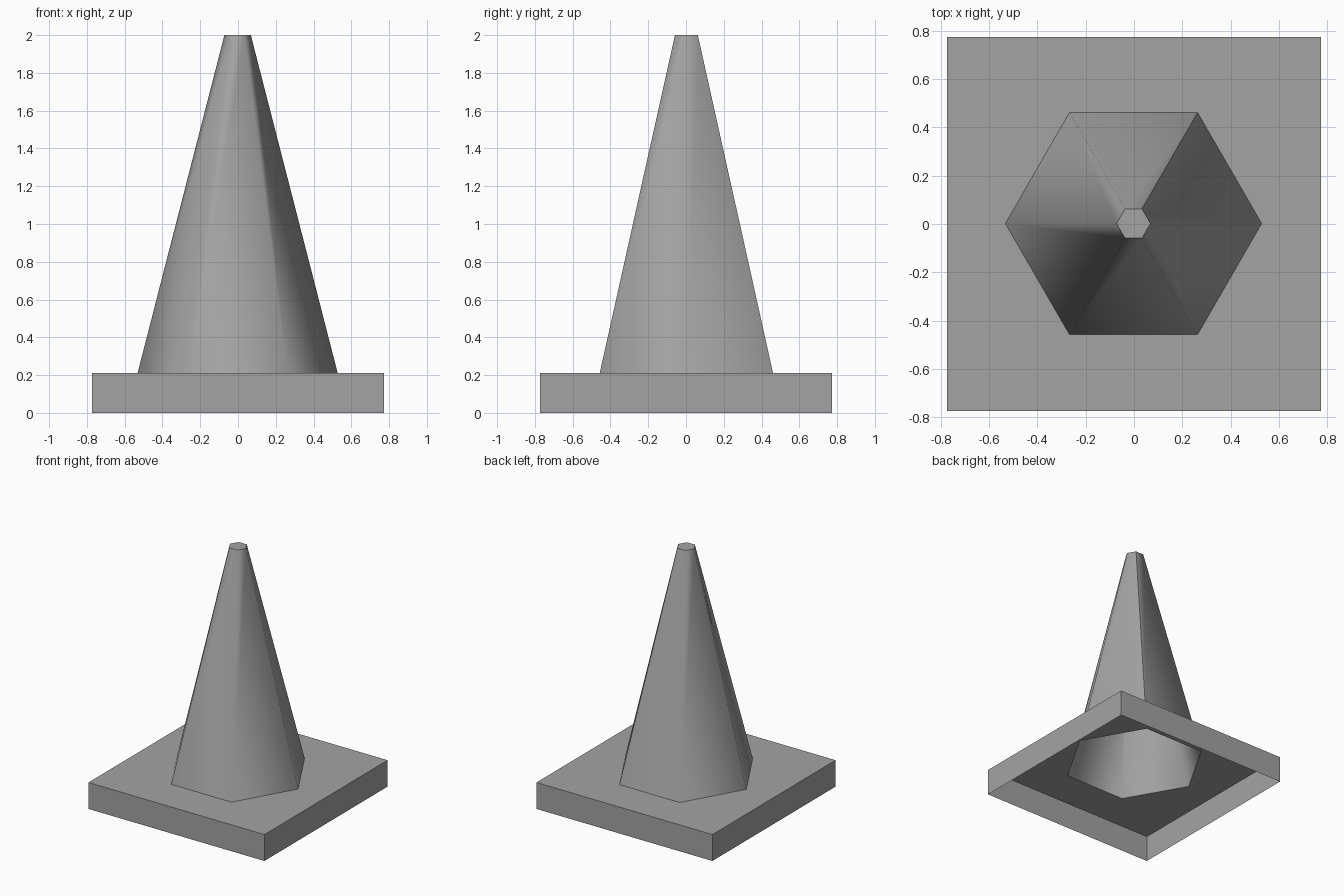
import bpy
import bmesh
from math import radians, cos, sin, pi
from mathutils import Matrix, Vector

if "Cube" in bpy.data.objects:
    bpy.data.objects.remove(bpy.data.objects["Cube"], do_unlink=True)

HALF, BASE_TOP, HEIGHT = 0.774, 0.21, 2.0
R_LOW, R_TOP, SIDES = 0.53, 0.07, 6
CENTRE = Vector((-0.002, 0.002, 0))

grey = bpy.data.materials.new("plain_grey")
grey.use_nodes = True
colour = (0.37, 0.37, 0.37, 1)
grey.diffuse_color = colour
grey.node_tree.nodes["Principled BSDF"].inputs["Base Color"].default_value = colour


def make_object(name, bm):
    mesh = bpy.data.meshes.new(name)
    bm.to_mesh(mesh)
    bm.free()
    mesh.materials.append(grey)
    obj = bpy.data.objects.new(name, mesh)
    bpy.context.collection.objects.link(obj)
    return obj


def ring(bm, radius, count, turn, z, centre):
    """Closed polygon of vertices, counter-clockwise from above."""
    angles = [turn + 2 * pi * i / count for i in range(count)]
    return [bm.verts.new(centre + Vector((radius * cos(a), radius * sin(a), z))) for a in angles]


def loop_edges(bm, verts):
    pairs = zip(verts, verts[1:] + verts[:1])
    return [bm.edges.get(p) or bm.edges.new(p) for p in pairs]


def walls(bm, low, high):
    n = len(low)
    return [bm.faces.new((low[i], low[(i + 1) % n], high[(i + 1) % n], high[i])) for i in range(n)]


# Base: thin square tray, open below, with a six-sided hole under the cone
bm = bmesh.new()
corner = HALF * 2 ** 0.5
low = ring(bm, corner, 4, pi / 4, 0, Vector())
high = ring(bm, corner, 4, pi / 4, BASE_TOP, Vector())
walls(bm, low, high)
hole = ring(bm, R_LOW, SIDES, 0, BASE_TOP, CENTRE)
edges = loop_edges(bm, high) + loop_edges(bm, hole)
bmesh.ops.triangle_fill(bm, edges=edges, use_beauty=True, normal=(0, 0, 1))
bm.normal_update()
bmesh.ops.reverse_faces(bm, faces=[f for f in bm.faces if f.normal.z < -0.5])
make_object("base", bm)

# Cone: hollow six-sided taper with a flat cap and one hard seam at the back
bm = bmesh.new()
low = ring(bm, R_LOW, SIDES, 0, BASE_TOP, CENTRE)
high = ring(bm, R_TOP, SIDES, 0, HEIGHT, CENTRE)
for face in walls(bm, low, high):
    face.smooth = True
bm.faces.new(high)
for edge in loop_edges(bm, high):
    edge.smooth = False
bm.edges.get((low[1], high[1])).smooth = False
make_object("cone", bm)
